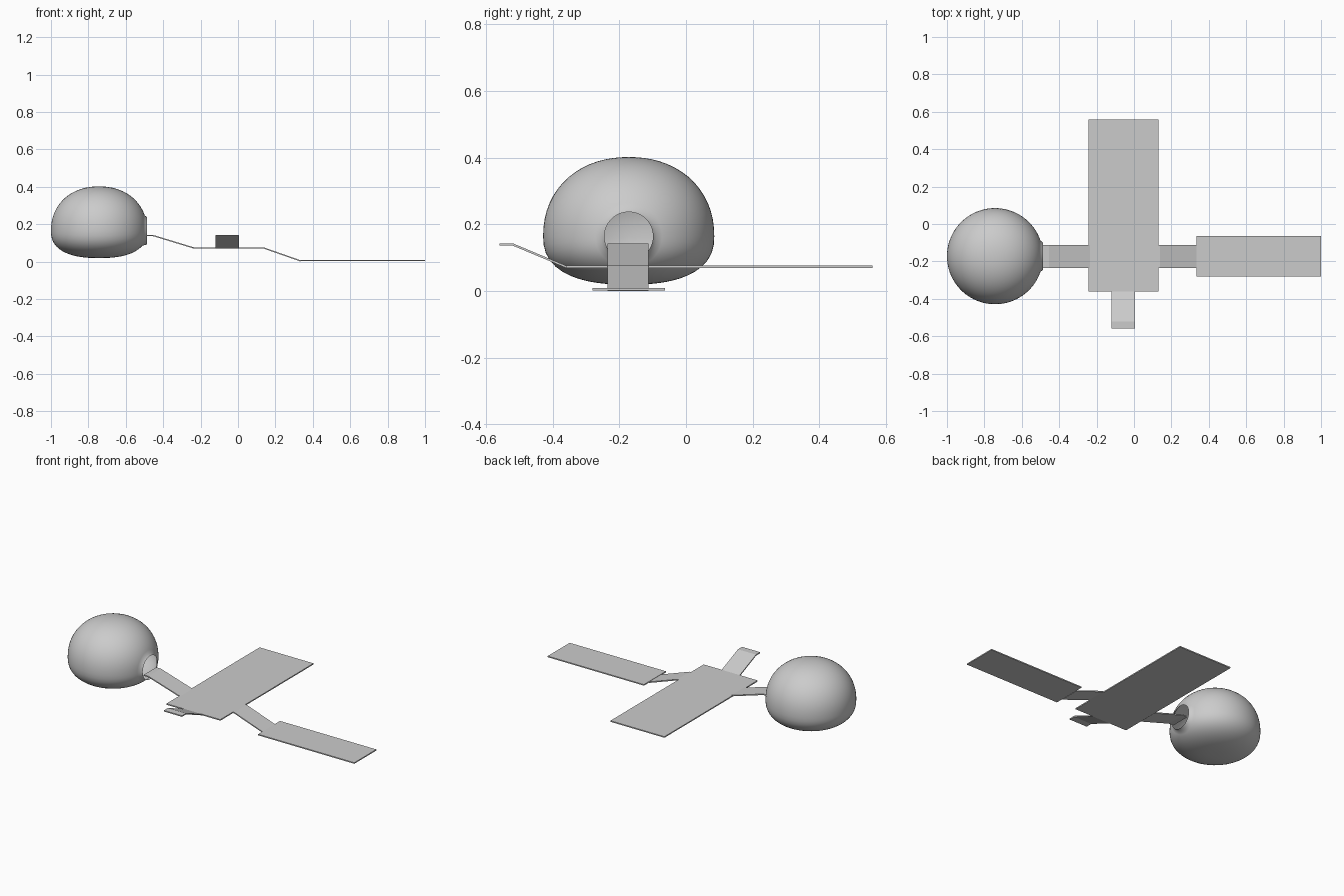
import bpy
from math import sin, cos, pi

if "Cube" in bpy.data.objects:
    bpy.data.objects.remove(bpy.data.objects["Cube"])

T = 0.007  # board thickness


def make_object(name, verts, faces):
    mesh = bpy.data.meshes.new(name)
    mesh.from_pydata(verts, [], faces)
    mesh.update()
    ob = bpy.data.objects.new(name, mesh)
    bpy.context.collection.objects.link(ob)
    return ob


def board(name, path, lo, hi, along='x'):
    """Thin strip: (distance, top height) path, spanning lo..hi sideways."""
    n = len(path)
    verts = []
    for d, z in path:
        for s, h in ((lo, z), (hi, z), (hi, z - T), (lo, z - T)):
            verts.append((d, s, h) if along == 'x' else (s, d, h))
    faces = [(3, 2, 1, 0), tuple(4 * (n - 1) + k for k in range(4))]
    for i in range(n - 1):
        for k in range(4):
            a, b = 4 * i + k, 4 * i + (k + 1) % 4
            faces.append((a, b, b + 4, a + 4))
    if along == 'y':
        faces = [f[::-1] for f in faces]
    return make_object(name, verts, faces)


# Flat boards and bent ramps
board("platform", [(-0.243, 0.076), (0.13, 0.076)], -0.36, 0.56)
board("ground_pad", [(0.335, 0.009), (1.0, 0.009)], -0.28, -0.063)
board("dome_ramp", [(-0.487, 0.143), (-0.455, 0.143), (-0.235, 0.076)], -0.235, -0.112)
board("lower_ramp", [(0.13, 0.076), (0.138, 0.076), (0.335, T)], -0.235, -0.112)
board("front_ramp", [(-0.56, 0.143), (-0.52, 0.143), (-0.36, 0.076)], -0.12, 0.005, 'y')

# Hollow dome: rings around the tunnel axis, open at the ramp side
CX, CY, CZ, R = -0.743, -0.172, 0.164, 0.257
SEG, RINGS = 64, 40
MOUTH = 0.073


def dome_point(theta, phi):
    dx, dy, dz = cos(theta), sin(theta) * cos(phi), sin(theta) * sin(phi)
    h, p = (0.238, 2.15) if dz > 0 else (0.145, 2.45)
    rho = (dx * dx + dy * dy) ** 0.5
    t = ((rho / R) ** p + (abs(dz) / h) ** p) ** (-1 / p)
    return (CX + t * dx, CY + t * dy, CZ + t * dz)


angles = [2 * pi * j / SEG for j in range(SEG)]
verts = [(-0.487, CY + MOUTH * cos(a), CZ + MOUTH * sin(a)) for a in angles]
for i in range(RINGS):
    theta = 0.33 + (pi - 0.33) * i / RINGS
    verts += [dome_point(theta, a) for a in angles]
verts.append((CX - R, CY, CZ))
faces = []
for i in range(RINGS):
    for j in range(SEG):
        a, b = i * SEG + j, i * SEG + (j + 1) % SEG
        faces.append((b, a, a + SEG, b + SEG)[::-1])
last = RINGS * SEG
for j in range(SEG):
    faces.append((last + j, last + (j + 1) % SEG, len(verts) - 1))
faces = [f[::-1] for f in faces]
dome = make_object("dome", verts, faces)

# Outward normals and smooth shading
import bmesh
bm = bmesh.new()
bm.from_mesh(dome.data)
bmesh.ops.recalc_face_normals(bm, faces=bm.faces)
if max(bm.faces, key=lambda f: f.calc_center_median().z).normal.z < 0:
    bmesh.ops.reverse_faces(bm, faces=bm.faces)
bm.to_mesh(dome.data)
bm.free()
dome.data.polygons.foreach_set("use_smooth", [True] * len(dome.data.polygons))
